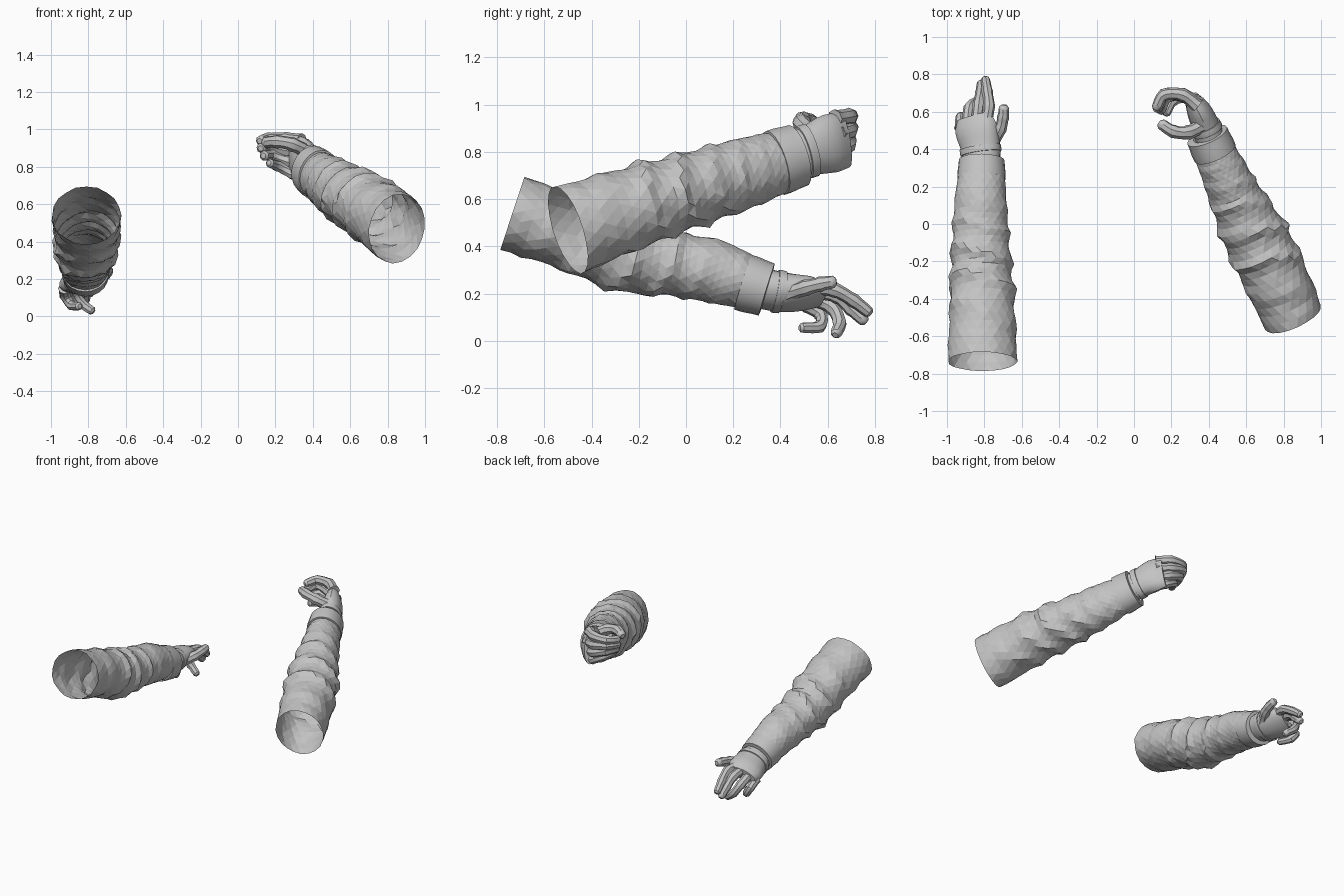
import bpy, bmesh, math, random
from mathutils import Vector, Matrix

random.seed(4)
cube = bpy.data.objects.get("Cube")
if cube:
    bpy.data.objects.remove(cube)

grey = bpy.data.materials.new("plain grey")
grey.use_nodes = True
grey.diffuse_color = (0.55, 0.55, 0.55, 1)
grey.node_tree.nodes["Principled BSDF"].inputs["Base Color"].default_value = grey.diffuse_color


def spline(stations, steps):
    """Smoothly resample stations of (x, y, z, half width, half height)."""
    p = [Vector(s) for s in stations]
    p = [p[0] * 2 - p[1]] + p + [p[-1] * 2 - p[-2]]
    out = []
    for i in range(1, len(p) - 2):
        for k in range(steps):
            t = k / steps
            a, b, c, d = p[i - 1:i + 3]
            out.append((b * 2 + (c - a) * t + (a * 2 - b * 5 + c * 4 - d) * t * t
                        + (b * 3 - a - c * 3 + d) * t ** 3) / 2)
    return out + [p[-2]]


def loft(name, rings, sides=18, roll=0, caps=False, shape=None, smooth=0):
    """Skin elliptical rings along a path, carrying the frame without twist."""
    bm = bmesh.new()
    centres = [Vector(r[:3]) for r in rings]
    side, loops, last = None, [], len(rings) - 1
    for i, r in enumerate(rings):
        tangent = (centres[min(i + 1, last)] - centres[max(i - 1, 0)]).normalized()
        if side is None:
            side = tangent.cross(Vector((0, 0, 1))).normalized()
            side = Matrix.Rotation(math.radians(-roll), 3, tangent) @ side
        side = (side - tangent * side.dot(tangent)).normalized()
        up = side.cross(tangent)
        loop = []
        for k in range(sides):
            a = math.tau * (k + 0.5 * (i % 2 if shape else 0)) / sides
            f = shape(i / last, a) if shape else 1
            loop.append(bm.verts.new(centres[i] + f * (side * math.cos(a) * r[3]
                                                       + up * math.sin(a) * r[4])))
        loops.append(loop)
    for i, (lo, hi) in enumerate(zip(loops, loops[1:])):
        for k in range(sides):
            n = (k + 1) % sides
            if not shape:
                bm.faces.new((lo[k], lo[n], hi[n], hi[k]))
            elif i % 2:  # staggered rings make faceted cloth
                bm.faces.new((lo[k], hi[n], hi[k]))
                bm.faces.new((lo[k], lo[n], hi[n]))
            else:
                bm.faces.new((lo[k], lo[n], hi[k]))
                bm.faces.new((lo[n], hi[n], hi[k]))
    if caps:
        bm.faces.new(loops[0][::-1])
        bm.faces.new(loops[-1])
    bmesh.ops.recalc_face_normals(bm, faces=bm.faces)
    mesh = bpy.data.meshes.new(name)
    bm.to_mesh(mesh)
    bm.free()
    mesh.materials.append(grey)
    obj = bpy.data.objects.new(name, mesh)
    bpy.context.collection.objects.link(obj)
    if smooth:
        bpy.ops.object.select_all(action="DESELECT")
        obj.select_set(True)
        bpy.context.view_layer.objects.active = obj
        bpy.ops.object.shade_smooth_by_angle(angle=math.radians(smooth))
    return obj


def cloth(phase):
    """Slanting folds that gather around the elbow, plus small creases."""
    def shape(s, a):
        gather = 0.2 + math.exp(-((s - 0.4) / 0.24) ** 2)
        if s < 0.04:
            gather = 0
        wave = s * 21 + 1.3 * math.sin(a + phase) + 0.7 * math.sin(2 * a + phase * 2)
        fold = (1 - abs(math.sin(wave))) ** 1.5
        return 1 + gather * (0.15 * fold - 0.07) + random.uniform(-0.018, 0.018)
    return shape


def finger(name, points, radius):
    """Tapered finger with knuckle bulges and a rounded tip."""
    rings = spline([(*p, radius, radius) for p in points], 4)
    end = len(rings) - 1
    for i, r in enumerate(rings):
        size = radius * (1 - 0.2 * i / end) * (1.08 if i % 4 == 0 else 0.96)
        r[3] = r[4] = size
    direction = (rings[-1] - rings[-2]).normalized()
    tip = rings[-1].copy()
    rings[-1][3] = rings[-1][4] = radius * 0.72
    ending = tip + direction * radius * 0.35
    ending[3] = ending[4] = radius * 0.4
    loft(name, rings + [ending], sides=8, caps=True, smooth=35)


def band(name, start, end, grow, lip, roll=0):
    """Raised band with turned-in edges between two stations."""
    a, b = Vector(start), Vector(end)
    rings = []
    for t, g in ((0, -lip), (0.04, grow), (0.35, grow * 1.3), (0.7, grow), (0.97, grow), (1, -lip)):
        r = a.lerp(b, t)
        r[3] += g
        r[4] += g
        rings.append(r)
    loft(name, rings, sides=20, roll=roll, smooth=25)


def arm(side, sleeve, cuff, palm, roll, glove_band, fingers, phase):
    loft(side + "_sleeve", spline(sleeve, 6), sides=20, shape=cloth(phase))
    band(side + "_sleeve_cuff", *cuff, 0.007, 0.03)
    loft(side + "_palm", spline(palm, 3), sides=16, roll=roll, caps=True, smooth=35)
    band(side + "_glove_band", *glove_band, 0.006, 0.012, roll)
    for part, (radius, *points) in fingers.items():
        finger(side + "_" + part, points, radius)


# Left arm: raised, with the hand curled into a hollow grip
arm("left",
    [(0.85, -0.5, 0.47, 0.163, 0.193), (0.74, -0.25, 0.555, 0.18, 0.18),
     (0.64, -0.05, 0.62, 0.178, 0.17), (0.545, 0.14, 0.675, 0.145, 0.158),
     (0.48, 0.28, 0.72, 0.125, 0.148), (0.425, 0.4, 0.758, 0.11, 0.13)],
    [(0.435, 0.375, 0.752, 0.112, 0.135), (0.39, 0.475, 0.785, 0.108, 0.128)],
    [(0.42, 0.42, 0.775, 0.08, 0.1), (0.385, 0.52, 0.805, 0.075, 0.107),
     (0.345, 0.61, 0.835, 0.065, 0.125), (0.305, 0.675, 0.848, 0.04, 0.115)],
    0,
    [(0.395, 0.495, 0.797, 0.078, 0.107), (0.38, 0.53, 0.808, 0.076, 0.11)],
    {"index_finger": (0.037, (0.34, 0.63, 0.94), (0.26, 0.69, 0.95), (0.16, 0.69, 0.95), (0.12, 0.62, 0.94)),
     "middle_finger": (0.038, (0.35, 0.64, 0.875), (0.26, 0.69, 0.89), (0.16, 0.69, 0.91), (0.125, 0.61, 0.9)),
     "ring_finger": (0.037, (0.35, 0.63, 0.81), (0.27, 0.685, 0.83), (0.18, 0.68, 0.86), (0.14, 0.6, 0.86)),
     "little_finger": (0.033, (0.35, 0.61, 0.745), (0.29, 0.67, 0.765), (0.21, 0.66, 0.805), (0.17, 0.59, 0.82)),
     "thumb": (0.04, (0.37, 0.53, 0.88), (0.29, 0.49, 0.92), (0.21, 0.495, 0.935), (0.145, 0.535, 0.93))},
    1.0)

# Right arm: lowered, with two fingers pointing and two curled under
arm("right",
    [(-0.81, -0.735, 0.54, 0.185, 0.162), (-0.81, -0.48, 0.455, 0.18, 0.165),
     (-0.815, -0.25, 0.365, 0.17, 0.168), (-0.82, -0.05, 0.325, 0.153, 0.14),
     (-0.82, 0.13, 0.29, 0.14, 0.135), (-0.815, 0.3, 0.23, 0.12, 0.108)],
    [(-0.816, 0.235, 0.25, 0.122, 0.115), (-0.814, 0.345, 0.216, 0.115, 0.108)],
    [(-0.815, 0.31, 0.225, 0.1, 0.085), (-0.82, 0.41, 0.205, 0.11, 0.08),
     (-0.845, 0.51, 0.2, 0.12, 0.065), (-0.86, 0.575, 0.19, 0.095, 0.04)],
    22,
    [(-0.818, 0.375, 0.211, 0.106, 0.082), (-0.822, 0.41, 0.205, 0.11, 0.08)],
    {"index_finger": (0.033, (-0.79, 0.54, 0.225), (-0.775, 0.63, 0.215), (-0.785, 0.71, 0.17), (-0.795, 0.775, 0.12)),
     "middle_finger": (0.034, (-0.84, 0.55, 0.21), (-0.83, 0.64, 0.19), (-0.82, 0.7, 0.135), (-0.815, 0.755, 0.085)),
     "ring_finger": (0.033, (-0.89, 0.54, 0.18), (-0.88, 0.62, 0.14), (-0.84, 0.65, 0.075), (-0.78, 0.635, 0.03)),
     "little_finger": (0.03, (-0.93, 0.51, 0.15), (-0.925, 0.57, 0.11), (-0.89, 0.565, 0.06), (-0.85, 0.49, 0.055)),
     "thumb": (0.036, (-0.76, 0.43, 0.2), (-0.715, 0.51, 0.225), (-0.7, 0.57, 0.24), (-0.695, 0.625, 0.25))},
    2.6)
